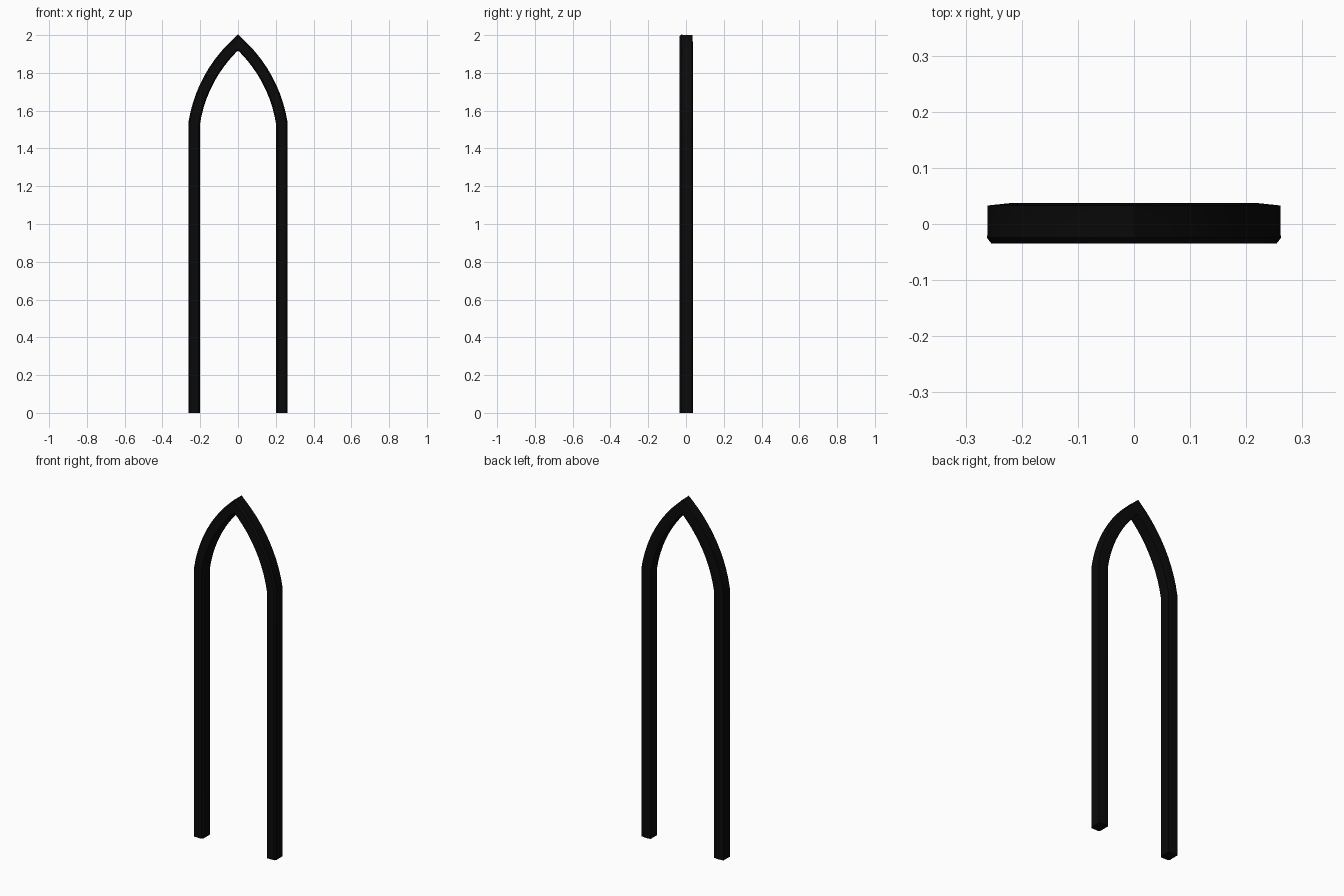
import bpy, bmesh
from math import radians, sin, cos
from mathutils import Vector

if "Cube" in bpy.data.objects:
    bpy.data.objects.remove(bpy.data.objects["Cube"])

SEG = 10

# Bar cross-section: (outward offset, depth), chamfered front, slightly crowned back
section = [(-0.03, -0.024), (-0.023, -0.035), (0.023, -0.035), (0.0315, -0.024),
           (0.03, -0.018), (0.03, 0.033), (-0.008, 0.037), (-0.03, 0.033)]

# Centre line of the right half: straight leg, then a shallow arc to the apex
spring, apex = Vector((0.231, 1.535)), Vector((0, 1.96))
chord = apex - spring
half = radians(19.5)
radius = chord.length / (2 * sin(half))
out = Vector((chord.y, -chord.x)).normalized()
centre = (spring + apex) / 2 - out * radius * cos(half)
right = [Vector((0.231, 0))]
for i in range(SEG + 1):
    a = -half + 2 * half * i / SEG
    right.append(centre + radius * (out * cos(a) + chord.normalized() * sin(a)))
path = right + [Vector((-p.x, p.y)) for p in reversed(right[:-1])]


def normal(a, b):
    d = (b - a).normalized()
    return Vector((d.y, -d.x))


# Mitred sweep of the section along the path
bm = bmesh.new()
rings = []
for i, p in enumerate(path):
    n0 = normal(path[max(i - 1, 0)], path[max(i, 1)])
    last = len(path) - 1
    n1 = normal(path[min(i, last - 1)], path[min(i + 1, last)])
    m = (n0 + n1).normalized()
    m /= m.dot(n0)
    rings.append([bm.verts.new((p.x + m.x * u, v, p.y + m.y * u)) for u, v in section])
n = len(section)
for a, b in zip(rings, rings[1:]):
    for j in range(n):
        bm.faces.new((a[j], a[(j + 1) % n], b[(j + 1) % n], b[j]))
bm.faces.new(rings[0])
bm.faces.new(rings[-1])
bmesh.ops.recalc_face_normals(bm, faces=bm.faces)

mesh = bpy.data.meshes.new("pointed_arch_frame")
bm.to_mesh(mesh)
bm.free()
frame = bpy.data.objects.new("pointed_arch_frame", mesh)
bpy.context.collection.objects.link(frame)

# Black finish
mat = bpy.data.materials.new("black_frame")
mat.diffuse_color = (0.003, 0.003, 0.003, 1)
mat.use_nodes = True
mat.node_tree.nodes["Principled BSDF"].inputs["Base Color"].default_value = mat.diffuse_color
mesh.materials.append(mat)

bpy.context.view_layer.objects.active = frame
frame.select_set(True)
bpy.ops.object.shade_smooth_by_angle(angle=radians(25))
